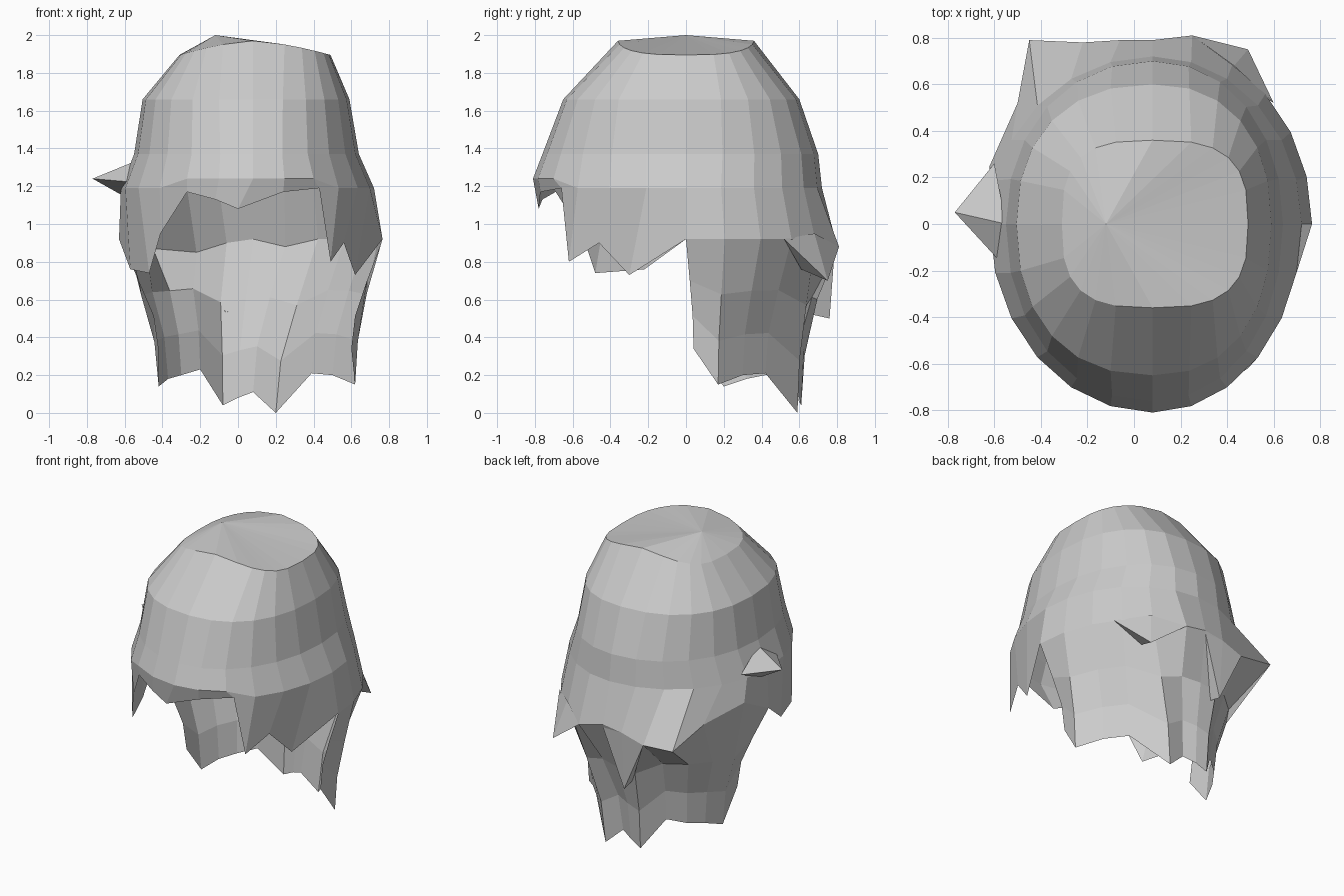
import bpy, bmesh, math
from mathutils import Vector

cube = bpy.data.objects.get("Cube")
if cube:
    bpy.data.objects.remove(cube, do_unlink=True)

# One grey for the whole hairpiece
grey = bpy.data.materials.new("hair_grey")
grey.use_nodes = True
colour = (0.6, 0.6, 0.6, 1)
grey.diffuse_color = colour
grey.node_tree.nodes["Principled BSDF"].inputs["Base Color"].default_value = colour

COLS = 24          # columns of 15 degrees, 0 = front, turning towards +x
CX = 0.08          # centre of the skull across x

# Skull rings: height, reach to +x, reach to -x, front reach, back reach,
# squareness, drop at the sides
RINGS = [(1.97, 0.41, 0.39, 0.36, 0.36, 3.0, 0.075),
         (1.66, 0.51, 0.585, 0.65, 0.60, 2.3, 0.0),
         (1.37, 0.56, 0.63, 0.76, 0.70, 2.1, 0.0),
         (1.19, 0.64, 0.70, 0.81, 0.72, 2.0, 0.0),
         (0.92, 0.685, 0.71, 0.78, 0.79, 2.0, 0.0)]


def ring_point(ring, col):
    z, plus_x, minus_x, front, back, n, drop = ring
    a = col * math.tau / COLS
    s, c = math.sin(a), -math.cos(a)
    x = math.copysign(abs(s) ** (2 / n), s) * (plus_x if s > 0 else minus_x)
    y = math.copysign(abs(c) ** (2 / n), c) * (back if c > 0 else front)
    return Vector((CX + x, y, z - drop * abs(s)))


# Fringe and temple lock tips, by column
FRINGE = {0: (0.0, -0.78, 1.08), 1: (0.24, -0.77, 1.17), 2: (0.43, -0.66, 1.19),
          3: (0.49, -0.62, 0.80), 4: (0.56, -0.46, 0.90), 5: (0.62, -0.30, 0.73),
          19: (-0.57, -0.22, 0.76), 20: (-0.47, -0.48, 0.74),
          21: (-0.41, -0.55, 0.95), 22: (-0.27, -0.69, 1.17),
          23: (-0.12, -0.76, 1.13)}

# Ragged hem of the back hair, columns 6 to 18
HEM = [(0.60, 0.04, 0.34), (0.62, 0.17, 0.15), (0.50, 0.30, 0.20),
       (0.39, 0.42, 0.21), (0.20, 0.59, 0.00), (0.08, 0.57, 0.11),
       (0.00, 0.60, 0.08), (-0.08, 0.61, 0.04), (-0.20, 0.50, 0.23),
       (-0.30, 0.42, 0.20), (-0.37, 0.32, 0.18), (-0.42, 0.20, 0.14),
       (-0.42, 0.04, 0.34)]

# Uneven lower edge of the outer layer at the back, by column
LEDGE = {11: (0.25, 0.81, 0.88), 13: (-0.06, 0.79, 0.90),
         14: (-0.22, 0.78, 0.85), 15: (-0.45, 0.79, 0.87),
         16: (-0.50, 0.52, 0.97), 17: (-0.62, 0.25, 1.05)}


def between(start, end, across, down):
    p = start.lerp(end, across)
    p.z = start.z + (end.z - start.z) * down
    return p


def column_points(col):
    pts = [ring_point(r, col) for r in RINGS[:4]]
    if col in FRINGE:
        tip = Vector(FRINGE[col])
        if tip.z > 1.05:
            pts[3].z = 1.24
        return pts + [tip]
    bulge = ring_point(RINGS[4], col)
    hem = Vector(HEM[col - 6])
    return pts + [Vector(LEDGE.get(col, bulge)), between(bulge, hem, 0.5, 0.38),
                  between(bulge, hem, 0.88, 0.7), hem]


def add_mesh(name, bm):
    mesh = bpy.data.meshes.new(name)
    bm.to_mesh(mesh)
    bm.free()
    mesh.materials.append(grey)
    bpy.context.collection.objects.link(bpy.data.objects.new(name, mesh))


# Open shell of hair: crown, skull, fringe and back
bm = bmesh.new()
grid = [[bm.verts.new(p) for p in column_points(c)] for c in range(COLS)]
crown = bm.verts.new((-0.12, 0.0, 2.0))
for c in range(COLS):
    a, b = grid[c], grid[(c + 1) % COLS]
    bm.faces.new((crown, a[0], b[0]))
    for r in range(min(len(a), len(b)) - 1):
        bm.faces.new((a[r], a[r + 1], b[r + 1], b[r]))
add_mesh("hair_shell", bm)


# Pointed tufts: a tip joined to root points, listed so the faces look outward
def tuft(name, tip, roots):
    bm = bmesh.new()
    t = bm.verts.new(tip)
    ring = [bm.verts.new(p) for p in roots]
    for i, v in enumerate(ring):
        bm.faces.new((t, v, ring[(i + 1) % len(ring)]))
    add_mesh(name, bm)


tuft("side_tuft", (-0.77, 0.05, 1.24),
     [(-0.60, 0.26, 1.24), (-0.55, 0.0, 1.33), (-0.54, -0.20, 1.22),
      (-0.61, 0.05, 1.15)])
tuft("back_tuft_middle", (-0.06, 0.76, 0.50),
     [(0.08, 0.79, 0.90), (-0.06, 0.79, 0.90), (-0.22, 0.78, 0.85),
      (-0.06, 0.67, 0.52)])
tuft("back_tuft_left", (0.49, 0.75, 0.70),
     [(0.60, 0.52, 0.92), (0.43, 0.68, 0.95), (0.25, 0.81, 0.88),
      (0.45, 0.61, 0.76)])
